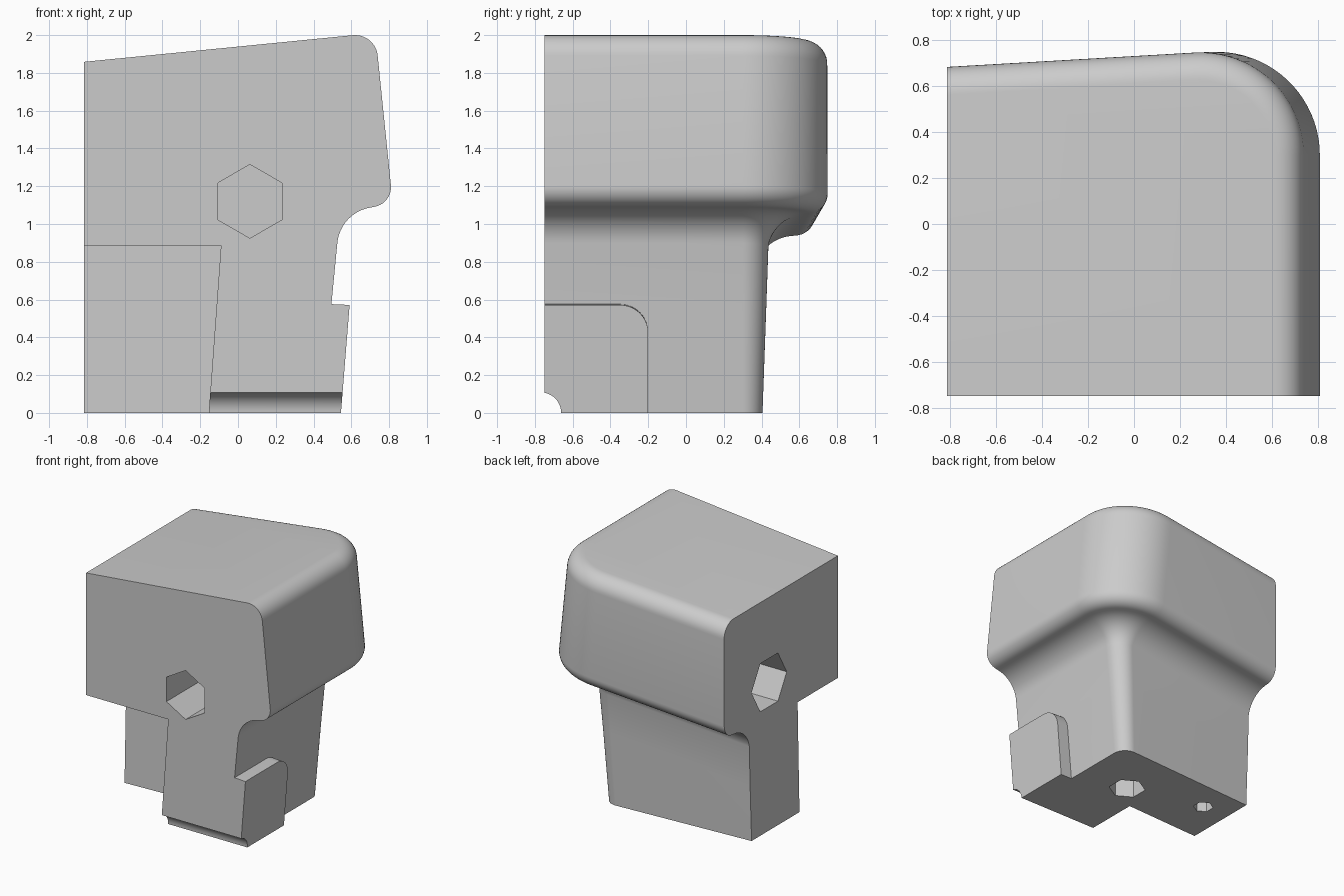
import bpy, bmesh
from math import sin, cos, pi, radians
from mathutils import Vector

cube = bpy.data.objects.get("Cube")
if cube:
    bpy.data.objects.remove(cube, do_unlink=True)

grey = bpy.data.materials.new("light_grey")
grey.use_nodes = True
grey.diffuse_color = (0.6, 0.6, 0.6, 1)
grey.node_tree.nodes["Principled BSDF"].inputs["Base Color"].default_value = (0.6, 0.6, 0.6, 1)

FRONT, LEFT_END, TILT, TAPER = -0.75, -0.815, 0.099, 0.058


def loft(name, rings):
    """Closed solid through a list of equal-length rings."""
    bm = bmesh.new()
    loops = [[bm.verts.new(p) for p in ring] for ring in rings]
    for a, b in zip(loops, loops[1:]):
        for j in range(len(a)):
            k = (j + 1) % len(a)
            bm.faces.new((a[j], a[k], b[k], b[j]))
    bm.faces.new(loops[0])
    bm.faces.new(loops[-1])
    bmesh.ops.recalc_face_normals(bm, faces=bm.faces)
    mesh = bpy.data.meshes.new(name)
    bm.to_mesh(mesh)
    bm.free()
    mesh.materials.append(grey)
    ob = bpy.data.objects.new(name, mesh)
    bpy.context.collection.objects.link(ob)
    return ob


def arc(cx, cy, r, a0, a1, n):
    angles = [radians(a0 + (a1 - a0) * i / n) for i in range(n + 1)]
    return [(cx + r * cos(a), cy + r * sin(a)) for a in angles]


def rod(name, start, end, r, sides, first, u, v):
    """Prism between two points, its section spanned by u and v."""
    section = arc(0, 0, r, first, first + 360, sides)[:-1]
    u, v = Vector(u), Vector(v)
    return loft(name, [[Vector(c) + u * a + v * b for a, b in section] for c in (start, end)])


def combine(target, tool, operation):
    mod = target.modifiers.new(operation, 'BOOLEAN')
    mod.operation, mod.solver, mod.object = operation, 'EXACT', tool
    tool.hide_render = True
    bpy.context.view_layer.objects.active = target
    bpy.ops.object.modifier_apply(modifier=mod.name)
    bpy.data.objects.remove(tool, do_unlink=True)


# Outer wall profile: rounded rim, rounded overhang, cove, drafted lower wall
profile = (arc(0.62, 1.88, 0.12, 95.6, 5, 10)
           + arc(0.705, 1.195, 0.105, 5, -80, 10)
           + arc(0.735, 0.88, 0.21, 100, 175, 12)
           + [(0.495, 0.58), (0.445, 0)])


def body_ring(x, z):
    """Run one profile point back, around the corner and to the left end."""
    y = max(x + TILT * (z - 1.2) - 0.06, 0.405 + 0.035 * z)
    r = y - 0.30
    plan = [(x, FRONT)] + arc(x - r, 0.30, r, 0, 93.3, 20)
    ex, ey = plan[-1]
    plan += [(LEFT_END, ey - TAPER * (ex - LEFT_END)), (LEFT_END, FRONT)]
    slope = TILT if z > 0 else 0
    return [(px, py, z + slope * (px - x)) for px, py in plan]


body = loft("corner_block", [body_ring(x, z) for x, z in profile])

# Raised tab on the outer lower wall
outline = [(FRONT, 0), (FRONT, 0.58)] + arc(-0.35, 0.43, 0.15, 90, 0, 10) + [(-0.20, 0)]
inner = [(0.40, y, z) for y, z in outline]
outer = [(0.545 + 0.079 * z, y, z * 0.985) for y, z in outline]
combine(body, loft("side_tab", [inner, outer]), 'UNION')

# Inner corner recess with drafted walls
low = [(-1, -1), (-0.162, -1), (-0.162, -0.237), (-1, -0.277)]
high = [(-1, -1), (-0.09, -1), (-0.09, -0.21), (-1, -0.25)]
combine(body, loft("recess_cutter", [[(x, y, -0.1) for x, y in low],
                                     [(x, y, 0.885) for x, y in high]]), 'DIFFERENCE')

# Rounded notch along the front lower edge
X, Y, Z = (1, 0, 0), (0, 1, 0), (0, 0, 1)
combine(body, rod("notch_cutter", (-0.5, -0.77, 0), (0.8, -0.77, 0), 0.109, 48, 0, Y, Z), 'DIFFERENCE')

# Hexagonal holes in the front, the left end and the underside
holes = [((0.063, -0.85, 1.12), (0.063, -0.15, 1.12), 0.195, 30, X, Z),
         ((-0.9, 0.117, 1.18), (-0.2, 0.117, 1.18), 0.222, 0, Y, Z),
         ((0.03, -0.045, -0.1), (0.03, -0.045, 0.5), 0.137, 30, X, Y),
         ((-0.585, 0.11, -0.1), (-0.585, 0.11, 0.5), 0.075, 30, X, Y)]
for start, end, r, first, u, v in holes:
    combine(body, rod("hole_cutter", start, end, r, 6, first, u, v), 'DIFFERENCE')

# Smooth the rounded walls, keep the cut edges sharp
bpy.ops.object.select_all(action='DESELECT')
body.select_set(True)
bpy.context.view_layer.objects.active = body
bpy.ops.object.shade_smooth_by_angle(angle=radians(30))
